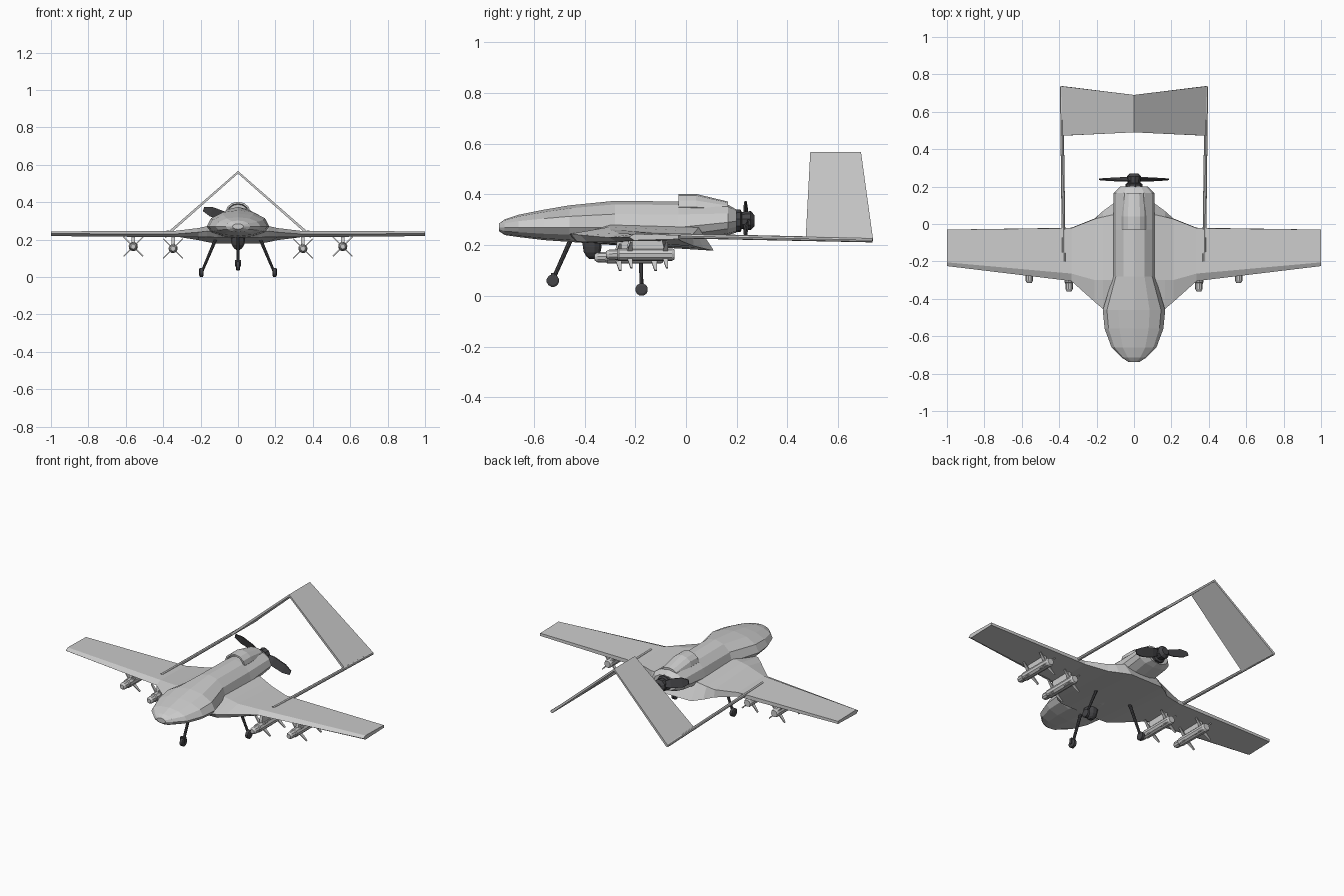
import bpy, bmesh, math
from mathutils import Vector, Matrix

if "Cube" in bpy.data.objects:
    bpy.data.objects.remove(bpy.data.objects["Cube"])

dark = bpy.data.materials.new("dark_rubber")
dark.diffuse_color = (0.06, 0.06, 0.065, 1)
dark.use_nodes = True
dark.node_tree.nodes["Principled BSDF"].inputs["Base Color"].default_value = dark.diffuse_color


def loft(name, rings, mat=None, mirror=False):
    """Skin a list of equal-length point rings and cap both ends."""
    bm = bmesh.new()
    vs = [[bm.verts.new(p) for p in ring] for ring in rings]
    n = len(vs[0])
    for a, b in zip(vs, vs[1:]):
        for i in range(n):
            j = (i + 1) % n
            bm.faces.new((a[i], a[j], b[j], b[i]))
    bm.faces.new(vs[0])
    bm.faces.new(vs[-1])
    bmesh.ops.recalc_face_normals(bm, faces=bm.faces)
    me = bpy.data.meshes.new(name)
    bm.to_mesh(me)
    bm.free()
    ob = bpy.data.objects.new(name, me)
    bpy.context.collection.objects.link(ob)
    if mat:
        me.materials.append(mat)
    if mirror:
        ob.modifiers.new("Mirror", 'MIRROR')
    return ob


def oval(y, hw, zb, zm, zt, n=12):
    """Cross-section with separate upper and lower heights."""
    pts = []
    for i in range(n):
        a = 2 * math.pi * i / n
        c, s = math.cos(a), math.sin(a)
        h = (zt - zm) if s > 0 else (zm - zb)
        pts.append((hw * c, y, zm + h * s))
    return pts


def lathe(name, c, axis, prof, n=10, mat=None, mirror=False):
    """Round part: prof holds (distance along axis, radius)."""
    c, axis = Vector(c), Vector(axis).normalized()
    u = axis.orthogonal().normalized()
    v = axis.cross(u)
    rings = []
    for d, r in prof:
        rings.append([c + axis * d + r * (u * math.cos(2 * math.pi * i / n)
                      + v * math.sin(2 * math.pi * i / n)) for i in range(n)])
    return loft(name, rings, mat, mirror)


def rod(name, p, q, r1, r2, n=8, mat=None, mirror=False):
    d = Vector(q) - Vector(p)
    return lathe(name, p, d, [(0, r1), (d.length, r2)], n, mat, mirror)


# Fuselage: wide flat nose narrowing to the engine body
loft("fuselage", [oval(*s) for s in [
    (-.737, .03, .255, .27, .285), (-.715, .065, .24, .27, .302),
    (-.66, .12, .232, .27, .32), (-.56, .157, .22, .27, .34),
    (-.46, .167, .213, .27, .357), (-.28, .112, .2, .27, .375),
    (-.03, .11, .205, .27, .372), (.165, .11, .24, .29, .36),
    (.2, .075, .25, .295, .34)]])

# Air intake hump with a recessed mouth
loft("intake_hump", [oval(*s) for s in [
    (.02, .05, .33, .35, .388), (-.03, .055, .325, .35, .392),
    (-.03, .066, .32, .35, .402), (.04, .066, .32, .35, .402),
    (.165, .055, .32, .34, .372)]])

# Wings and the blended belly: (x, then y,z of edge, upper and lower points)
wing = [
    (0, -.46, .24, -.3, .28, .05, .27, .11, .178, -.43, .212),
    (.11, -.46, .24, -.3, .28, .05, .27, .11, .178, -.43, .212),
    (.165, -.455, .245, -.3, .272, .038, .255, .07, .187, -.43, .214),
    (.21, -.417, .24, -.3, .262, .027, .243, .03, .197, -.39, .213),
    (.335, -.305, .23, -.265, .247, -.022, .24, -.02, .217, -.27, .213),
    (1, -.225, .232, -.205, .244, -.03, .24, -.03, .224, -.205, .219)]
half = [[(s[0], s[i], s[i + 1]) for i in range(1, 11, 2)] for s in wing]
left = [[(-x, y, z) for x, y, z in r] for r in half[:0:-1]]
loft("wing", left + half)

# Tail booms
rod("tail_boom", (.375, -.2, .24), (.387, .735, .22), .01, .009, 8, mirror=True)


# Inverted V tail
def tail_ring(x, y0, y1, z, t=.005):
    return [(x - t, y0, z - t), (x + t, y0, z + t), (x + t, y1, z + t), (x - t, y1, z - t)]


loft("tail_fin", [tail_ring(.385, .472, .737, .222),
                  [(0, .49, .553), (0, .49, .567), (0, .69, .567), (0, .69, .553)]], mirror=True)

# Propeller hub and two angled blades
lathe("propeller_hub", (0, .19, .297), (0, 1, 0),
      [(0, .045), (.025, .045), (.03, .034), (.065, .038), (.08, .022)], 10, dark)
for side in (0, math.pi):
    rings = []
    for r, w, d in [(.02, .012, .012), (.07, .024, .012), (.15, .026, .008), (.195, .012, .005)]:
        rings.append([(r, -d, -w), (r, -d + .006, -w), (r, d, w), (r, d - .006, w)])
    blade = loft("propeller_blade", rings, dark)
    blade.data.transform(Matrix.Translation((0, .238, .3)) @
                         Matrix.Rotation(math.radians(19) + side, 4, 'Y'))

# Landing gear
wheel = [(-.012, .017), (-.008, .025), (.008, .025), (.012, .017)]
rod("nose_leg", (0, -.455, .22), (0, -.52, .075), .009, .008, 8, dark)
lathe("nose_wheel", (0, -.525, .06), (1, 0, 0), wheel, 12, dark)
loft("nose_fork", [[(-.015, -.533, z), (.015, -.533, z), (.015, -.517, z), (-.015, -.517, z)]
                   for z in (.055, .09)], dark)
rod("main_leg", (.12, -.18, .2), (.19, -.175, .035), .009, .007, 8, dark, True)
lathe("main_wheel", (.196, -.175, .025), (1, 0, 0), wheel, 12, dark, True)

# Camera turret under the belly
lathe("camera_turret", (0, -.37, .222), (0, 0, -1),
      [(0, .04), (.03, .038), (.05, .034), (.067, .023), (.077, .01)], 12, dark)

# Underwing missiles with pylons and two sets of crossed fins
for x, y, z in ((.347, -.36, .152), (.56, -.315, .163)):
    lathe("missile_body", (x, y, z), (0, 1, 0),
          [(0, .013), (.012, .02), (.045, .021), (.05, .025), (.26, .025), (.27, .02)], 10, mirror=True)
    loft("pylon", [[(x - w, y + a, h), (x + w, y + a, h), (x + w, y + b, h), (x - w, y + b, h)]
                   for w, a, b, h in ((.009, .08, .23, z + .02), (.009, .09, .22, .225))], mirror=True)
    for fy in (.095, .235):
        for k in range(4):
            a = math.pi / 4 + k * math.pi / 2
            out = Vector((math.cos(a), 0, math.sin(a)))
            thick = Vector((-out.z, 0, out.x)) * .003
            rings = []
            for r, y0, y1 in ((.02, -.012, .01), (.074, .001, .01)):
                c = Vector((x, y + fy, z)) + out * r
                rings.append([c - thick + Vector((0, y0, 0)), c + thick + Vector((0, y0, 0)),
                              c + thick + Vector((0, y1, 0)), c - thick + Vector((0, y1, 0))])
            loft("missile_fin", rings, mirror=True)
